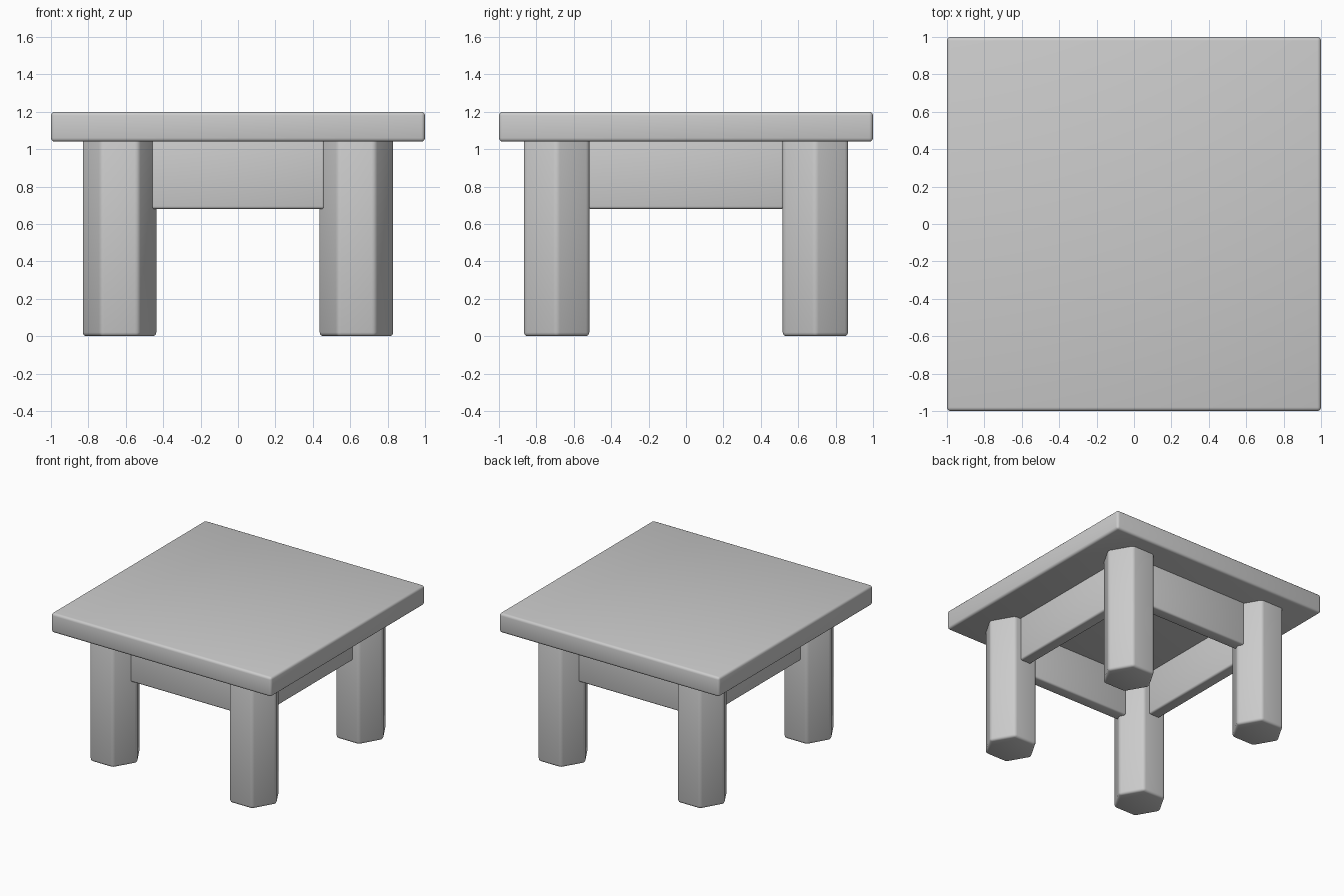
import bpy, math

if "Cube" in bpy.data.objects:
    bpy.data.objects.remove(bpy.data.objects["Cube"])

grey = bpy.data.materials.new("plain grey")
grey.diffuse_color = (0.6, 0.6, 0.6, 1)
grey.use_nodes = True
grey.node_tree.nodes["Principled BSDF"].inputs["Base Color"].default_value = grey.diffuse_color

LEG_X, LEG_Y = 0.633, 0.692      # leg centres
TOP_Z, TOP_THICK = 1.2, 0.16
UNDER = TOP_Z - TOP_THICK


def finish(obj, name, bevel):
    """Name, colour, round the edges and smooth the shading."""
    obj.name = name
    obj.data.materials.append(grey)
    bpy.ops.object.transform_apply(location=False, rotation=True, scale=True)
    mod = obj.modifiers.new("rounded edges", 'BEVEL')
    mod.width = bevel
    mod.segments = 3
    mod.limit_method = 'ANGLE'
    bpy.ops.object.modifier_apply(modifier=mod.name)
    bpy.ops.object.shade_smooth_by_angle(angle=math.radians(35))


def box(name, centre, size, bevel):
    bpy.ops.mesh.primitive_cube_add(size=1, location=centre)
    obj = bpy.context.object
    obj.scale = size
    finish(obj, name, bevel)


# Square top slab
box("table_top", (0, 0, UNDER + TOP_THICK / 2), (2, 2, TOP_THICK), 0.02)

# Four hexagonal legs, corners pointing along x
for sx in (-1, 1):
    for sy in (-1, 1):
        bpy.ops.mesh.primitive_cylinder_add(
            vertices=6, radius=0.202, depth=UNDER + 0.03,
            location=(sx * LEG_X, sy * LEG_Y, (UNDER + 0.03) / 2),
            rotation=(0, 0, math.radians(30)))
        side = "right" if sx > 0 else "left"
        end = "back" if sy > 0 else "front"
        finish(bpy.context.object, f"leg_{end}_{side}", 0.02)

# Aprons between the legs, centred on the leg lines
APRON_LOW, APRON_HIGH = 0.68, UNDER + 0.02
az, ah = (APRON_LOW + APRON_HIGH) / 2, APRON_HIGH - APRON_LOW
for s, fb, lr in ((-1, "front", "left"), (1, "back", "right")):
    box(f"apron_{fb}", (0, s * LEG_Y, az), (0.926, 0.1, ah), 0.015)
    box(f"apron_{lr}", (s * LEG_X, 0, az), (0.1, 1.046, ah), 0.015)
